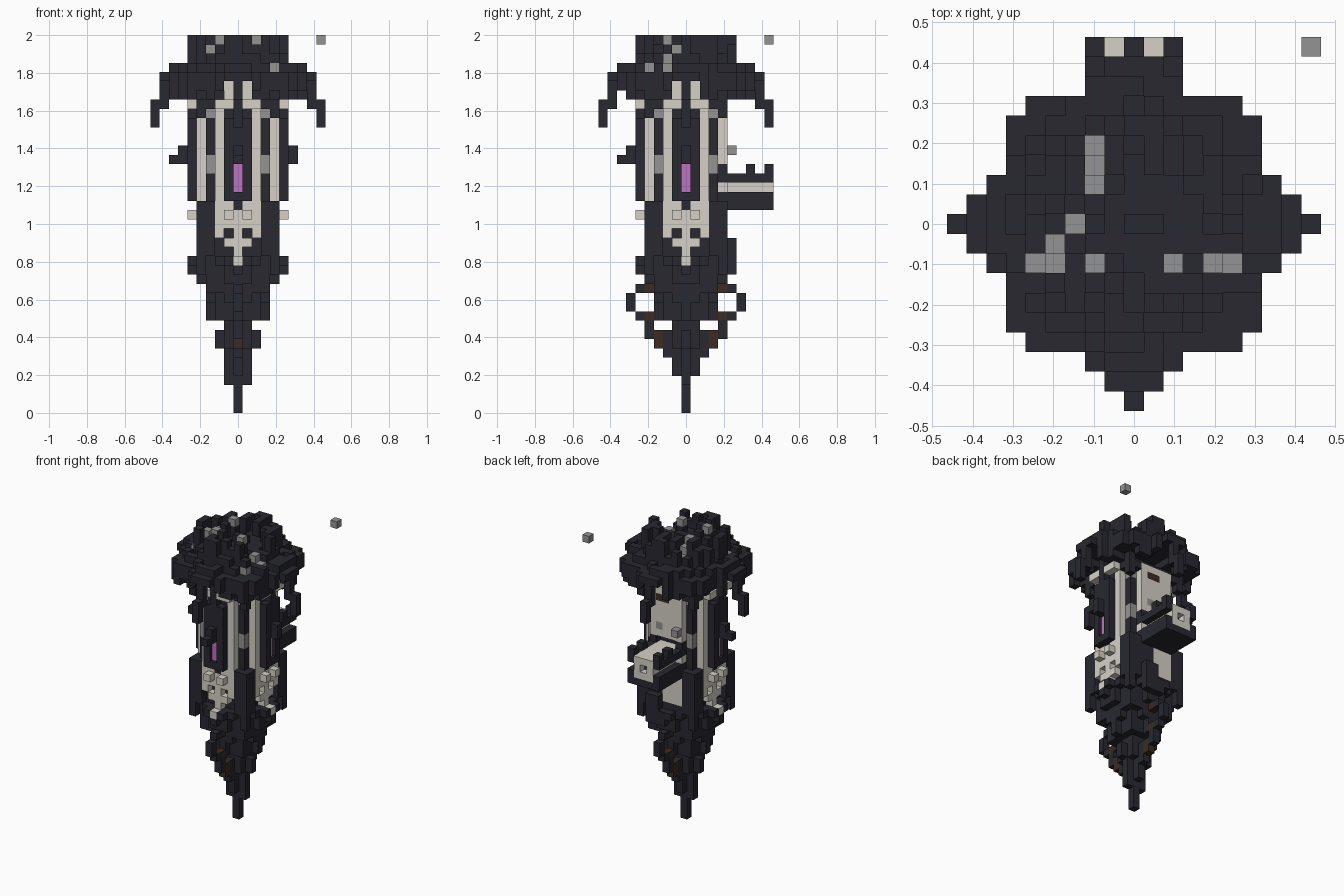
import bpy
import bmesh
import random
from mathutils import Vector

if "Cube" in bpy.data.objects:
    bpy.data.objects.remove(bpy.data.objects["Cube"])

random.seed(4)
U = 2 / 41  # block size


def material(name, rgb):
    m = bpy.data.materials.new(name)
    m.use_nodes = True
    m.diffuse_color = (*rgb, 1)
    m.node_tree.nodes["Principled BSDF"].inputs["Base Color"].default_value = (*rgb, 1)
    return m


DARK = material("dark slate", (0.021, 0.021, 0.030))
BONE = material("pale bone", (0.67, 0.64, 0.57))
GREY = material("mid grey", (0.30, 0.295, 0.295))
PURPLE = material("purple glass", (0.53, 0.17, 0.52))
BROWN = material("dark brown", (0.045, 0.025, 0.016))

cells = {}   # block position -> part name
colours = {}  # part name -> material


def span(v):
    return range(v[0], v[1] + 1) if isinstance(v, tuple) else range(v, v + 1)


def block(part, mat, xs, ys, zs, copies="one"):
    """Fill a box of blocks; later parts replace earlier ones. No material: carve."""
    if mat:
        colours[part] = mat
    for x in span(xs):
        for y in span(ys):
            for z in span(zs):
                spots = {(x, y)}
                if copies != "one":
                    spots |= {(-a, b) for a, b in spots}
                if copies in ("xy", "four", "three"):
                    spots |= {(a, -b) for a, b in spots}
                if copies in ("four", "three"):
                    spots |= {(b, a) for a, b in spots}
                if copies == "three":  # every side but the back
                    spots = {(a, b) for a, b in spots if b <= abs(a)}
                for a, b in spots:
                    if mat:
                        cells[a, b, z] = part
                    else:
                        cells.pop((a, b, z), None)


def layer(part, mat, reach, total, zs):
    """Fill a chamfered slab centred on the axis."""
    for y in range(-reach, reach + 1):
        half = min(reach, total - abs(y))
        block(part, mat, (-half, half), y, zs)


# Tapering root
block("root_tip", DARK, 0, 0, (0, 3))
block("root", DARK, (0, 1), 0, (3, 6), "x")
block("root", DARK, 0, 1, (4, 6), "xy")
block("root", DARK, 0, 2, 6, "xy")
layer("root", DARK, 2, 2, (7, 8))
layer("root", DARK, 1, 2, 9)
layer("root", DARK, 3, 4, (10, 13))
block("root_notch", None, 1, 3, (10, 11), "four")

# Stepped skirt with notches under its arms
layer("skirt", DARK, 4, 6, 14)
layer("skirt", DARK, 5, 6, (15, 16))
block("skirt", DARK, (2, 3), 3, (13, 15), "four")
block("skirt_notch", None, 2, 4, (14, 15), "four")
block("skirt_notch", None, 1, 5, 15, "four")

# Looped roots at front and back
block("root_loop", DARK, 0, 6, (11, 12), "xy")
block("root_loop", DARK, 0, 5, 13, "xy")
block("root_loop", DARK, 0, 5, 10, "xy")
block("root_loop", DARK, 0, 4, (8, 9), "xy")
block("root_loop_bark", BROWN, 0, 4, 13, "xy")
block("root_loop_bark", BROWN, 0, 4, 10, "xy")
block("root_loop_bark", BROWN, 0, 3, (7, 8), "xy")

# Lower storey with a carved skull on three sides
layer("lower_core", DARK, 3, 6, (17, 22))
block("lower_corner", DARK, (3, 4), (3, 4), (17, 22), "xy")
block("lower_corner", DARK, 4, 4, (15, 16), "xy")
block("skull", BONE, (0, 2), 4, (19, 22), "three")
block("skull", BONE, (0, 1), 4, 18, "three")
block("skull", BONE, 0, 4, 17, "three")
block("skull", BONE, 0, 5, 16, "three")
block("skull_brow", BONE, 1, 5, 21, "three")
block("skull_hollow", DARK, 0, 4, 22, "three")
block("eye_socket", None, 1, 4, 19, "three")

# Lower back wall with a bracket
block("lower_back", DARK, (-2, 2), 4, (17, 22))
block("lower_back_panel", BONE, (-2, 0), 4, (18, 21))
block("lower_back", DARK, (1, 2), 5, (15, 18))

# Upper storey with pale pillars either side of each bay
layer("upper_core", DARK, 3, 6, (23, 34))
block("corner_panel", GREY, 3, 3, (26, 27), "xy")
block("corner_panel", GREY, 3, 3, 32, "xy")
block("pillar", BONE, 2, 4, (23, 32), "four")
block("corbel", BONE, (1, 2), 5, 33, "three")
block("corbel", BONE, 1, 4, (33, 35), "three")
block("corner_bracket", DARK, 4, 4, (32, 34), "xy")
block("corner_bracket", DARK, 3, 4, 33, "four")

# Projecting bays with window openings
block("bay", DARK, (0, 1), 4, (23, 32), "three")
block("bay", DARK, (0, 1), 5, (23, 31), "three")
block("bay", DARK, 0, 5, (32, 35), "three")
block("bay_window", None, 0, 5, (24, 26), "three")
block("bay_lamp", DARK, 0, 6, (27, 28), "three")
block("bay_lamp", DARK, 0, -7, 27)
block("bay_lamp", DARK, -7, 0, 27)

# Pale upper back wall
block("back_wall", BONE, (-2, 2), 4, (27, 33))
block("back_wall_stone", GREY, -2, 5, 28)
block("back_wall_stone", GREY, 1, 4, 28)
block("back_beam", BROWN, (0, 1), 4, 32)

# Back gallery with rails and battlements
block("gallery_room", BONE, (-1, 1), (4, 9), (23, 25))
block("gallery_opening", None, 0, 9, 24)
block("gallery_base", DARK, 0, (4, 8), 24)
block("gallery_base", DARK, (-2, 2), (4, 9), 22)
block("gallery_rail", DARK, 2, (4, 9), 23, "x")
block("gallery_rail", DARK, 2, (4, 9), 25, "x")
for y in (4, 7, 9):
    block("gallery_rail", DARK, 2, y, 26, "x")

# Hollow, rugged canopy
EDGE = [8, 8, 7, 6, 6, 6, 5, 2, 1]
for x in range(-8, 9):
    for y in range(-8, 9):
        ax, ay = abs(x), abs(y)
        if ax > EDGE[ay]:
            continue
        wide, total = max(ax, ay), ax + ay
        top = 36
        if wide <= 7 and total <= 9:
            top = 37
        if wide <= 5 and total <= 7:
            top = 38
        if wide <= 5 and total <= 7 and random.random() < 0.4:
            top = random.choice((39, 40))
        elif total > 2 and random.random() < 0.4:
            top = max(36, top - 1)
        # Gullies that leave the set stones exposed
        if (y == -1 and x > -4) or (x == -3 and y < 0):
            top = min(top, 38)
        if (y == -2 and x > 2) or (ax == 2 and y < -2):
            top = min(top, 39)
        if (x == 4 and y < -4) or (y == -4 and x > 4) or (y == -2 and x > 5):
            top = 36
        low = 36 if min(ax, ay) <= 1 else 35
        if min(ax, ay) > 1 and total >= 8 and random.random() < 0.5:
            low = 34
        block("canopy", DARK, x, y, (low, top))
block("canopy", DARK, 5, 0, (37, 40), "x")
block("canopy", DARK, 4, 1, (37, 40), "x")
block("canopy", DARK, 0, 5, (37, 40), "xy")
block("canopy", DARK, 1, 4, (37, 40), "xy")
block("canopy", DARK, -4, -3, (37, 40))
block("canopy", DARK, -5, -1, (37, 40))
block("canopy", DARK, 5, -3, 37)

# Drooping canopy tips
block("canopy_tip", DARK, 0, 8, (33, 35), "four")
block("canopy_tip", DARK, 0, 9, (31, 33), "four")

# Grey stones set into the canopy
for x, y, z in [(-2, 2, 40), (-2, 3, 39), (-2, 4, 38), (-3, 0, 39), (-4, -1, 39),
                (-4, -2, 38), (-5, -2, 37), (-2, -2, 40), (2, -2, 40),
                (4, -2, 38), (5, -2, 37), (4, -4, 37)]:
    block("clear_above", None, x, y, (z, 40))
    block("canopy", DARK, x, y, (36, z - 1))
    block("canopy_stone", GREY, x, y, z)
block("canopy", DARK, 4, -4, 38)

block("floating_stone", GREY, 9, 9, 40)


def add_object(name, bm, mat):
    mesh = bpy.data.meshes.new(name)
    bm.to_mesh(mesh)
    bm.free()
    mesh.materials.append(mat)
    obj = bpy.data.objects.new(name, mesh)
    bpy.context.collection.objects.link(obj)
    return obj


# Turn each part's blocks into a mesh of its exposed faces
AXES = [Vector(v) for v in ((1, 0, 0), (0, 1, 0), (0, 0, 1))]
for part, mat in colours.items():
    bm = bmesh.new()
    for cell in [c for c, p in cells.items() if p == part]:
        centre = Vector(cell) + Vector((0, 0, 0.5))
        for i in range(3):
            for sign in (1, -1):
                n = AXES[i] * sign
                if tuple(int(round(v)) for v in Vector(cell) + n) in cells:
                    continue
                a = AXES[(i + 1) % 3] / 2
                b = AXES[(i + 2) % 3] / 2 * sign
                mid = centre + n / 2
                bm.faces.new([bm.verts.new((mid + d) * U)
                              for d in (-a - b, a - b, a + b, b - a)])
    bmesh.ops.remove_doubles(bm, verts=bm.verts, dist=U / 100)
    add_object(part, bm, mat)

# Thin glass panes set halfway into the window openings
for name, x, y in (("front", 0, -5), ("left", 5, 0), ("right", -5, 0)):
    bm = bmesh.new()
    bmesh.ops.create_cube(bm, size=U)
    pane = add_object(name + "_window_pane", bm, PURPLE)
    pane.location = (x * U, y * U, 25.5 * U)
    pane.scale = (0.12 if x else 1, 0.12 if y else 1, 3)
